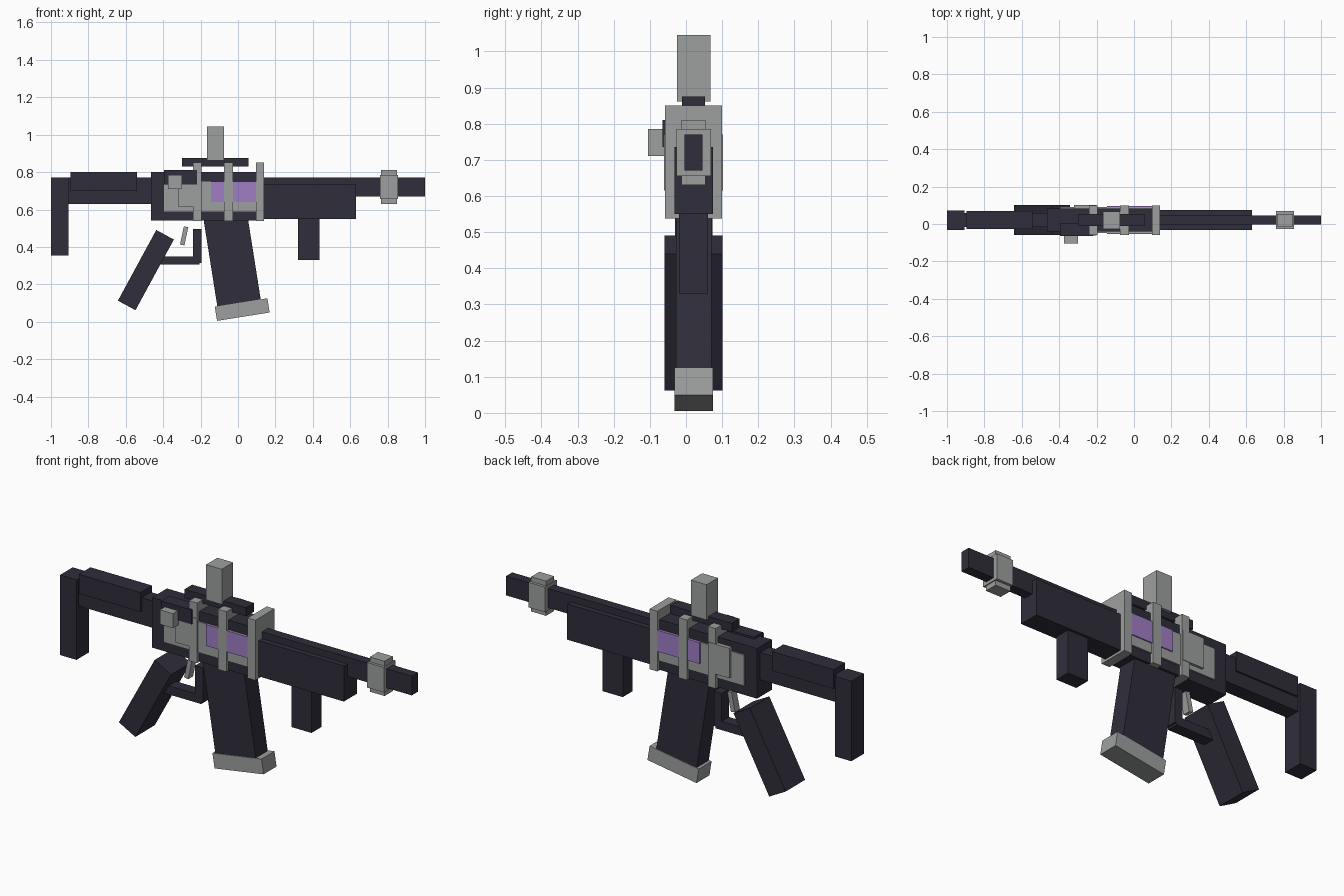
import bpy
from math import radians
from mathutils import Matrix, Vector

if "Cube" in bpy.data.objects:
    bpy.data.objects.remove(bpy.data.objects["Cube"], do_unlink=True)

MID = 0.021  # depth position of the symmetry plane


def material(name, rgb):
    m = bpy.data.materials.new(name)
    m.use_nodes = True
    m.diffuse_color = (*rgb, 1)
    m.node_tree.nodes["Principled BSDF"].inputs["Base Color"].default_value = (*rgb, 1)
    return m


DARK = material("dark slate", (0.029, 0.027, 0.044))
GREY = material("metal grey", (0.34, 0.345, 0.345))
PURPLE = material("purple", (0.35, 0.205, 0.56))


def block(name, mat, center, size, tilt=0):
    """Box with a centre, a size and a tilt in degrees about the depth axis."""
    bpy.ops.mesh.primitive_cube_add(size=1)
    ob = bpy.context.object
    ob.name = ob.data.name = name
    ob.data.transform(Matrix.Diagonal((*size, 1)))
    ob.data.transform(Matrix.Rotation(radians(tilt), 4, 'Y'))
    ob.location = Vector(center)
    ob.data.materials.append(mat)
    return ob


def span(name, mat, x, z, width, y=MID):
    """Upright box from its x range, z range and width in depth."""
    return block(name, mat, (sum(x) / 2, y, sum(z) / 2),
                 (x[1] - x[0], width, z[1] - z[0]))


# Stock
span("butt_plate", DARK, (-1, -0.905), (0.355, 0.77), 0.104)
span("stock_tube", DARK, (-0.905, -0.46), (0.63, 0.77), 0.075)
span("cheek_rest", DARK, (-0.895, -0.54), (0.70, 0.80), 0.095)

# Receiver and side plates
span("receiver", DARK, (-0.465, 0.12), (0.54, 0.80), 0.122)
span("side_plate", GREY, (-0.395, 0.10), (0.59, 0.75), 0.138)
span("raised_plate", GREY, (-0.32, -0.20), (0.615, 0.77), 0.163)
span("glow_panel", PURPLE, (-0.145, 0.10), (0.64, 0.75), 0.150)
span("bolt_cover", DARK, (-0.395, -0.22), (0.735, 0.81), 0.07, -0.03)
span("bolt_knob", GREY, (-0.375, -0.30), (0.71, 0.785), 0.045, -0.083)

# Bands around the receiver
for i, (x0, x1) in enumerate([(-0.24, -0.195), (-0.075, -0.027), (0.095, 0.14)]):
    span(f"band_{i + 1}", GREY, (x0, x1), (0.538, 0.85), 0.157)

# Top rail and sight
span("top_rail", DARK, (-0.30, 0.055), (0.83, 0.875), 0.064)
span("sight", GREY, (-0.165, -0.075), (0.862, 1.045), 0.093)

# Front end
span("handguard", DARK, (0.13, 0.63), (0.55, 0.735), 0.106)
span("foregrip", DARK, (0.32, 0.435), (0.33, 0.56), 0.08)
span("barrel", DARK, (0.12, 1), (0.67, 0.77), 0.05)
span("muzzle_ring_wide", GREY, (0.76, 0.855), (0.655, 0.785), 0.095)
span("muzzle_ring_tall", GREY, (0.765, 0.85), (0.63, 0.81), 0.067)

# Magazine
block("magazine", DARK, (-0.034, MID, 0.35), (0.235, 0.098, 0.52), -9)
block("magazine_base", GREY, (0.0225, MID, 0.065), (0.285, 0.106, 0.077), -9)

# Grip, trigger and guard
block("pistol_grip", DARK, (-0.4925, MID, 0.276), (0.107, 0.16, 0.43), 28.5)
span("guard_post", DARK, (-0.24, -0.195), (0.315, 0.495), 0.06)
span("guard_bar", DARK, (-0.42, -0.205), (0.305, 0.35), 0.06)
block("trigger", GREY, (-0.288, MID, 0.459), (0.024, 0.04, 0.1), 12)
